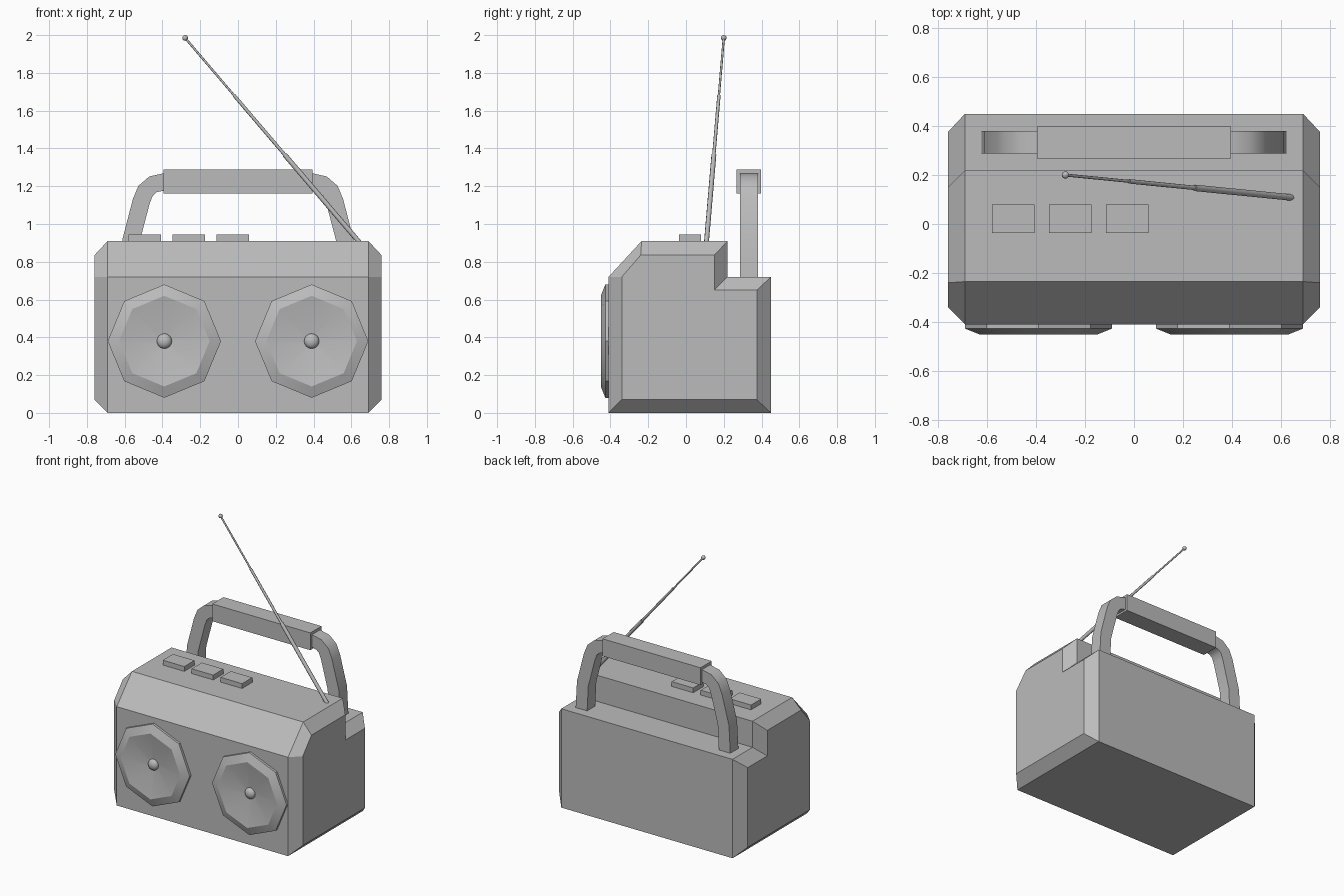
import bpy, bmesh, math
from mathutils import Vector

if "Cube" in bpy.data.objects:
    bpy.data.objects.remove(bpy.data.objects["Cube"])

grey = bpy.data.materials.new("plain_grey")
grey.use_nodes = True
grey.diffuse_color = (0.5, 0.5, 0.5, 1)
grey.node_tree.nodes["Principled BSDF"].inputs["Base Color"].default_value = (0.5, 0.5, 0.5, 1)


def finish(name, bm, smooth=None):
    """Turn a bmesh into a named, shaded object."""
    bmesh.ops.recalc_face_normals(bm, faces=bm.faces)
    mesh = bpy.data.meshes.new(name)
    bm.to_mesh(mesh)
    bm.free()
    mesh.materials.append(grey)
    ob = bpy.data.objects.new(name, mesh)
    bpy.context.collection.objects.link(ob)
    if smooth:
        bpy.ops.object.select_all(action='DESELECT')
        ob.select_set(True)
        bpy.context.view_layer.objects.active = ob
        bpy.ops.object.shade_smooth_by_angle(angle=math.radians(smooth))
    return ob


def skin(name, rings, smooth=None):
    """Join a row of equal point loops into a closed skin."""
    bm = bmesh.new()
    loops = [[bm.verts.new(p) for p in ring] for ring in rings]
    for a, b in zip(loops, loops[1:]):
        for i in range(len(a)):
            j = (i + 1) % len(a)
            bm.faces.new((a[i], a[j], b[j], b[i]))
    bm.faces.new(loops[0])
    bm.faces.new(loops[-1])
    return finish(name, bm, smooth)


def box(name, x0, x1, y0, y1, z0, z1):
    rect = [(y0, z0), (y1, z0), (y1, z1), (y0, z1)]
    return skin(name, [[(x, y, z) for y, z in rect] for x in (x0, x1)])


# Case: stepped side profile with chamfered ends
outer = [(-.41, 0), (.45, 0), (.45, .72), (.22, .72), (.22, .91), (-.235, .91), (-.41, .72)]
inner = [(-.34, .07), (.375, .07), (.375, .65), (.15, .65), (.15, .835), (-.24, .835), (-.34, .72)]
skin("case", [[(x, y, z) for y, z in prof] for x, prof in
              ((-.76, inner), (-.69, outer), (.69, outer), (.76, inner))])

# Speakers: eight-sided rim and shallow cone, with a round dust cap
for side, cx in (("right", -.39), ("left", .39)):
    rings = []
    for r, y in ((.30, -.405), (.30, -.427), (.24, -.451), (.03, -.413)):
        rings.append([(cx + r * math.cos(k * math.pi / 4), y, .38 + r * math.sin(k * math.pi / 4))
                      for k in range(8)])
    skin(side + "_speaker", rings, 30)
    bm = bmesh.new()
    bmesh.ops.create_uvsphere(bm, u_segments=16, v_segments=8, radius=.04)
    bmesh.ops.scale(bm, vec=(1, .7, 1), verts=bm.verts)
    bmesh.ops.translate(bm, vec=(cx, -.415, .38), verts=bm.verts)
    finish(side + "_dust_cap", bm, 40)

# Push buttons
for i in range(3):
    x = -.58 + i * .233
    box("button_%d" % (i + 1), x, x + .173, -.037, .08, .90, .945)

# Handle: square bar swept along an arch
half = [(.578, .70), (.567, .91), (.512, 1.12), (.49, 1.175), (.45, 1.21), (.395, 1.222)]
path = [Vector(p) for p in half] + [Vector((-x, z)) for x, z in reversed(half)]
rings = []
for i, p in enumerate(path):
    t = (path[min(i + 1, len(path) - 1)] - path[max(i - 1, 0)]).normalized()
    n = Vector((-t.y, t.x)) * .046
    rings.append([(p.x + s * n.x, y, p.y + s * n.y)
                  for s, y in ((-1, .287), (1, .287), (1, .38), (-1, .38))])
skin("handle_bar", rings, 35)
box("handle_grip", -.395, .395, .268, .397, 1.162, 1.288)

# Telescopic aerial in three thinning sections with a ball tip
base, tip = Vector((.645, .108, .90)), Vector((-.28, .20, 1.985))
axis = tip - base
turn = axis.to_track_quat('Z', 'Y')
for name, a, b, r in (("lower", 0, .43, .013), ("middle", .43, .72, .009), ("upper", .72, 1, .006)):
    rings = []
    for t in (a, b):
        rings.append([base + axis * t + turn @ Vector((r * math.cos(k * math.pi / 4),
                      r * math.sin(k * math.pi / 4), 0)) for k in range(8)])
    skin(name + "_aerial", rings, 50)
bm = bmesh.new()
bmesh.ops.create_uvsphere(bm, u_segments=12, v_segments=8, radius=.015)
bmesh.ops.translate(bm, vec=tip, verts=bm.verts)
finish("aerial_tip", bm, 50)
